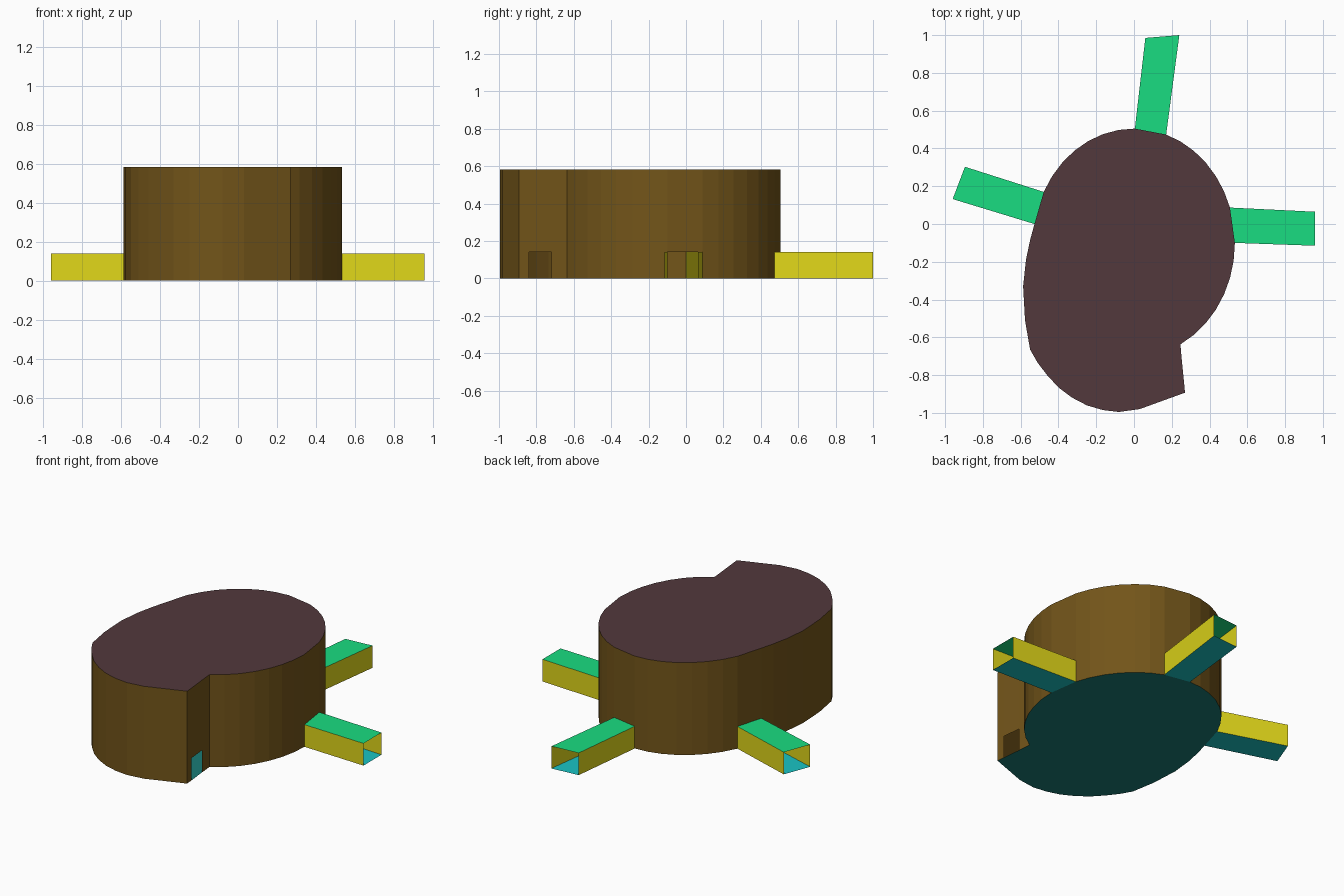
import bpy
from math import cos, sin, radians

if "Cube" in bpy.data.objects:
    bpy.data.objects.remove(bpy.data.objects["Cube"])

H, DOOR_H = 0.583, 0.14      # wall height, opening height


def material(name, rgb):
    m = bpy.data.materials.new(name)
    m.diffuse_color = (*rgb, 1)
    m.use_nodes = True
    m.node_tree.nodes["Principled BSDF"].inputs["Base Color"].default_value = m.diffuse_color
    return m


def sheet(name, faces, mat):
    """Object made of thin faces, each a list of 3D points (shared points merge)."""
    index, polys = {}, []
    for f in faces:
        polys.append([index.setdefault(tuple(p), len(index)) for p in f])
    me = bpy.data.meshes.new(name)
    me.from_pydata(list(index), [], polys)
    me.materials.append(mat)
    ob = bpy.data.objects.new(name, me)
    bpy.context.collection.objects.link(ob)
    return ob


def level(points, z):
    return [(x, y, z) for x, y in points]


def upright(a, b, z0, z1):
    return [(*a, z0), (*b, z0), (*b, z1), (*a, z1)]


wall_mat = material("wall_brown", (0.17, 0.09, 0.01))
roof_mat = material("roof_plum", (0.085, 0.04, 0.045))
floor_mat = material("floor_teal", (0.01, 0.20, 0.18))
side_mat = material("passage_yellow", (0.75, 0.68, 0.01))
top_mat = material("passage_green", (0.01, 0.72, 0.22))
base_mat = material("passage_cyan", (0.01, 0.55, 0.55))

# Outline, anticlockwise: elliptical arc first, single-facet spans are doorways
outline, doors = [], set()
spans = [(-62.6, 0, 7), (0, 18, 1), (18, 71.4, 6),
         (71.4, 89.5, 1), (89.5, 153.5, 7), (153.5, 170.5, 1)]
for a, b, n in spans:
    if n == 1:
        doors.add(len(outline))
    for i in range(n):
        t = radians(a + (b - a) * i / n)
        outline.append((0.534 * cos(t), -0.1 + 0.605 * sin(t)))
# Wider lower lobe, ending in the stepped entrance face
outline += [(-0.527, 0.0), (-0.55, -0.085), (-0.572, -0.19), (-0.587, -0.33),
            (-0.577, -0.51), (-0.55, -0.665), (-0.51, -0.735), (-0.46, -0.80),
            (-0.40, -0.865), (-0.33, -0.918), (-0.25, -0.96), (-0.165, -0.985),
            (-0.08, -0.995), (0.03, -0.98), (0.27, -0.893), (0.265, -0.84),
            (0.253, -0.72)]
doors.add(len(outline) - 2)

# Main body: walls with openings, roof and floor
walls = []
for i, a in enumerate(outline):
    b = outline[(i + 1) % len(outline)]
    if i not in doors:
        walls.append(upright(a, b, 0, DOOR_H))
    walls.append(upright(a, b, DOOR_H, H))
sheet("body_wall", walls, wall_mat)
sheet("body_roof", [level(outline, H)], roof_mat)
sheet("body_floor", [level(outline[::-1], 0)], floor_mat)

# Open-ended passages, from each doorway to its outer pair of corners
outer_ends = [("right", (0.957, -0.115), (0.957, 0.065)),
              ("back", (0.24, 1.0), (0.06, 0.985)),
              ("left", (-0.895, 0.303), (-0.96, 0.132))]
for (name, oa, ob), i in zip(outer_ends, sorted(doors)):
    a, b = outline[i], outline[i + 1]
    plan = [a, oa, ob, b]
    sheet(name + "_passage_sides",
          [upright(a, oa, 0, DOOR_H), upright(ob, b, 0, DOOR_H)], side_mat)
    sheet(name + "_passage_roof", [level(plan, DOOR_H)], top_mat)
    sheet(name + "_passage_floor", [level(plan[::-1], 0)], base_mat)
